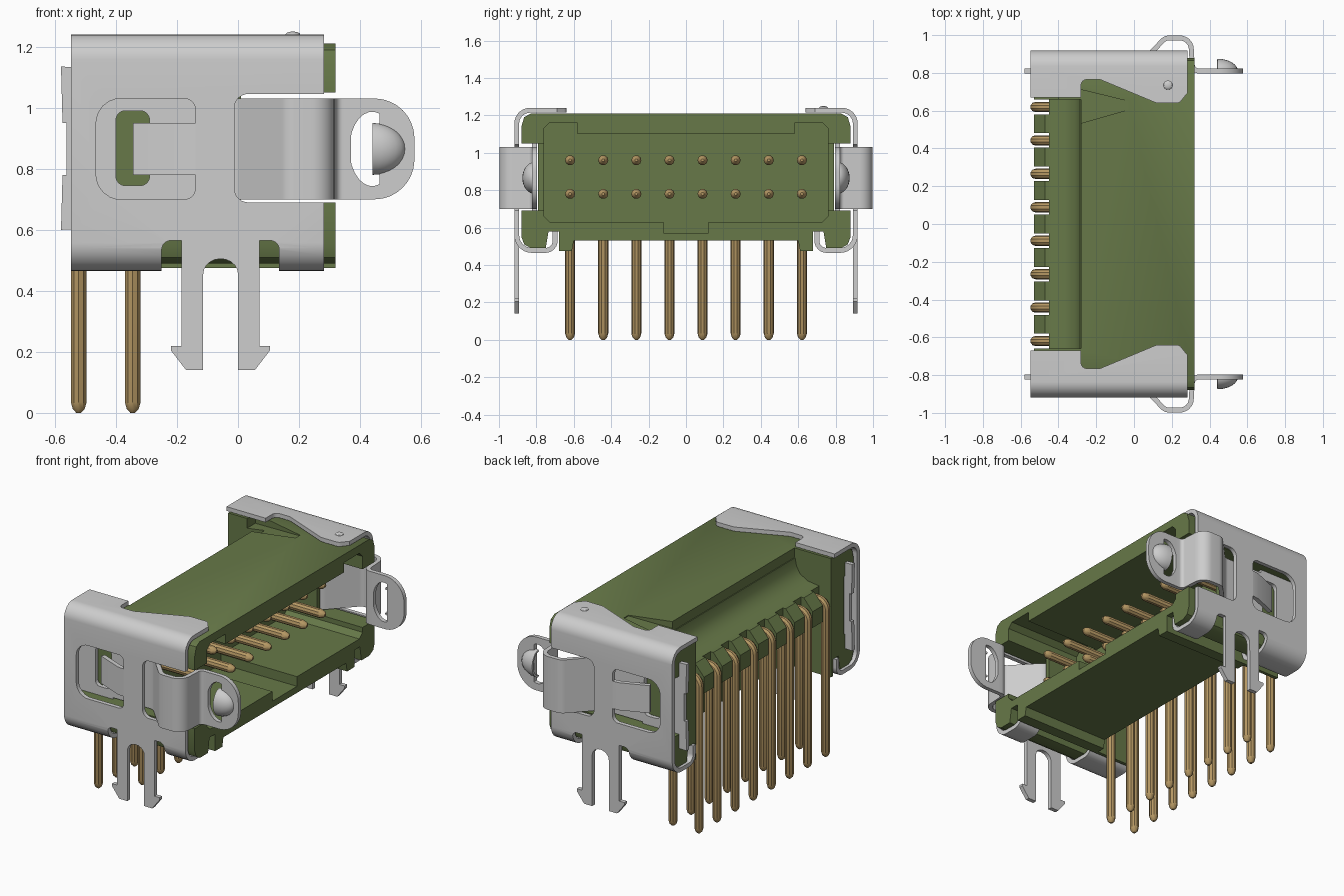
import bpy, bmesh, math
from mathutils import Vector

if "Cube" in bpy.data.objects:
    bpy.data.objects.remove(bpy.data.objects["Cube"])


def material(name, rgb):
    m = bpy.data.materials.new(name)
    m.diffuse_color = (*rgb, 1)
    m.use_nodes = True
    m.node_tree.nodes["Principled BSDF"].inputs["Base Color"].default_value = m.diffuse_color
    return m


GREEN = material("green plastic", (0.135, 0.19, 0.065))
STEEL = material("bare steel", (0.61, 0.61, 0.61))
BRASS = material("brass", (0.46, 0.31, 0.125))


def rounded(pts, radii, closed=True, n=6):
    """Replace corners of a 2D outline by arcs (quadratic blends)."""
    out = []
    for i, p in enumerate(pts):
        p, r = Vector(p), radii.get(i, 0)
        if not r:
            out.append(p)
            continue
        a, b = Vector(pts[i - 1]), Vector(pts[(i + 1) % len(pts)])
        u, v = (a - p).normalized(), (b - p).normalized()
        half = u.angle(v) / 2
        centre = p + (u + v).normalized() * r / math.sin(half)
        s = p + u * r / math.tan(half) - centre
        e = p + v * r / math.tan(half) - centre
        for k in range(n + 1):
            d = s.lerp(e, k / n)
            out.append(centre + d.normalized() * r)
    return out


def ribbon(path, t):
    """Closed outline of a strip of thickness t along a 2D path."""
    left, right = [], []
    for i, p in enumerate(path):
        d0 = (p - path[max(i - 1, 0)]).normalized()
        d1 = (path[min(i + 1, len(path) - 1)] - p).normalized()
        d = (d0 + d1).normalized()
        ref = d1 if d1.length else d0
        off = Vector((-d.y, d.x)) * t / 2 / max(d.dot(ref), 0.4)
        left.append(p + off)
        right.append(p - off)
    return left + right[::-1]


def link(name, bm, mat):
    bmesh.ops.recalc_face_normals(bm, faces=bm.faces)
    me = bpy.data.meshes.new(name)
    bm.to_mesh(me)
    bm.free()
    ob = bpy.data.objects.new(name, me)
    bpy.context.collection.objects.link(ob)
    if mat:
        me.materials.append(mat)
    return ob


def prism(name, pts, axis, a, b, mat=None):
    """Extrude a 2D outline along an axis from a to b."""
    place = {'x': lambda p, c: (c, p[0], p[1]),
             'y': lambda p, c: (p[0], c, p[1]),
             'z': lambda p, c: (p[0], p[1], c)}[axis]
    bm = bmesh.new()
    lo = [bm.verts.new(place(p, a)) for p in pts]
    hi = [bm.verts.new(place(p, b)) for p in pts]
    bm.faces.new(lo)
    bm.faces.new(hi)
    for i in range(len(pts)):
        j = (i + 1) % len(pts)
        bm.faces.new((lo[i], lo[j], hi[j], hi[i]))
    return link(name, bm, mat)


def rect(x0, y0, x1, y1):
    return [(x0, y0), (x1, y0), (x1, y1), (x0, y1)]


def finish(ob, cutters=(), mirror=False):
    """Cut, mirror across the length, bake and shade."""
    for c in cutters:
        m = ob.modifiers.new("cut", 'BOOLEAN')
        m.operation, m.solver, m.object = 'DIFFERENCE', 'EXACT', c
    if mirror:
        m = ob.modifiers.new("mirror", 'MIRROR')
        m.use_axis = (False, True, False)
        m.use_mirror_merge = False
    bpy.context.view_layer.update()
    me = bpy.data.meshes.new_from_object(ob.evaluated_get(bpy.context.evaluated_depsgraph_get()))
    ob.modifiers.clear()
    ob.data = me
    for c in cutters:
        bpy.data.objects.remove(c)
    bpy.ops.object.select_all(action='DESELECT')
    ob.select_set(True)
    bpy.context.view_layer.objects.active = ob
    bpy.ops.object.shade_smooth_by_angle()


def symmetric(half):
    return half + [(-y, z) for y, z in reversed(half)]


# Housing: outline along the length, hollowed from the mating face
outline = symmetric([(.83, 1.21), (.865, 1.19), (.88, 1.14), (.88, 1.05), (.79, 1.05), (.79, .69),
                     (.88, .69), (.88, .55), (.865, .51), (.83, .49), (.75, .49), (.735, .58),
                     (.68, .58), (.68, .475), (.61, .475), (.60, .53)])
cavity = symmetric([(.58, 1.10), (.58, 1.16), (.73, 1.16), (.76, 1.13), (.76, .66), (.73, .63),
                    (.12, .63), (.12, .57)])
cuts = [prism("cavity_cut", cavity, 'x', -.2, .5),
        prism("rear_cut", rect(-.66, .3, .66, 1.5), 'x', -.7, -.28)]
for s in (-1, 1):
    cuts.append(prism("side_cut", rect(.01, .69, .5, 1.05), 'y', s * .7, s * 1.1))
# pin-one marker: ramped recess in the roof
mark = prism("marker_cut", [(-.4, .50), (-.03, .605), (-.03, .65), (-.4, .74)], 'z', 1.15, 1.3)
for v in mark.data.vertices:
    if v.co.z < 1.2 and v.co.x > -.1:
        v.co.z = 1.205
cuts.append(mark)
finish(prism("housing", outline, 'x', -.53, .32, GREEN), cuts)

# Rear shelf with concave fillet, and the comb between the pins
PITCH = .177
finish(prism("rear_shelf", [(-.27, 1.15), (-.285, 1.15), (-.295, 1.10), (-.32, 1.06), (-.37, 1.03),
                            (-.45, 1.02), (-.45, .87), (-.40, .83), (-.27, .83)],
             'y', -.67, .67, GREEN))
for i in range(9):
    y = (i - 4) * PITCH
    w = .05 if 0 < i < 8 else .035
    finish(prism("comb_tooth", [(-.44, 1.02), (-.47, 1.02), (-.53, .95), (-.53, .85), (-.44, .85)],
                 'y', y - w, y + w, GREEN))

# Pins: two rows of bent round wire with rounded tips
cu = bpy.data.curves.new("pins", 'CURVE')
cu.dimensions, cu.bevel_depth, cu.bevel_resolution, cu.use_fill_caps = '3D', .027, 3, True
for x, z in ((-.522, .96), (-.345, .78)):
    core = rounded([(.165, z), (x, z), (x, 0)], {1: .05})
    path = [(core[0], .3), (core[0] - Vector((.012, 0)), .75), (core[0] - Vector((.035, 0)), 1)]
    path += [(p, 1) for p in core[1:-1]]
    path += [(core[-1] + Vector((0, h)), r) for h, r in ((.035, 1), (.012, .75), (0, .3))]
    for i in range(8):
        sp = cu.splines.new('POLY')
        sp.points.add(len(path) - 1)
        for pt, (p, r) in zip(sp.points, path):
            pt.co, pt.radius = (p.x, (i - 3.5) * PITCH, p.y, 1), r
tmp = bpy.data.objects.new("pin_path", cu)
bpy.context.collection.objects.link(tmp)
bpy.context.view_layer.update()
me = bpy.data.meshes.new_from_object(tmp.evaluated_get(bpy.context.evaluated_depsgraph_get()))
bpy.data.objects.remove(tmp)
me.materials.clear()
me.materials.append(BRASS)
pins = bpy.data.objects.new("pins", me)
bpy.context.collection.objects.link(pins)
finish(pins)

# End shells: bent sheet with window, latch slot and foot notches
T = .026
section = rounded([(.62, 1.227), (.905, 1.227), (.905, .478), (.70, .478), (.70, .58)],
                  {1: .07, 2: .08, 3: .05})
flange = rounded([(-.7, .4), (-.7, .67), (-.28, .67), (-.28, .765), (-.18, .765), (.12, .64),
                  (.24, .64), (.28, .69), (.4, .69), (.4, .4)],
                 {3: .03, 4: .04, 5: .06, 6: .03})
window = rounded(rect(-.465, .70, -.14, 1.03), {0: .08, 1: .035, 2: .035, 3: .08})
slot = rounded(rect(-.012, .69, .5, 1.045), {0: .045, 3: .045})
notch = rounded(rect(-.25, .3, .135, .565), {2: .03, 3: .03})
finish(prism("end_shell", ribbon(section, T), 'x', -.548, .282, STEEL),
       [prism("flange_cut", flange, 'z', 1.15, 1.3), prism("window_cut", window, 'y', .85, 1),
        prism("slot_cut", slot, 'y', .85, 1), prism("notch_cut", notch, 'y', .5, 1)], True)

# Board hooks: two barbed legs joined by an arch
arch = [(-.057 + .057 * math.cos(a), .455 + .05 * math.sin(a))
        for a in (math.pi * k / 10 for k in range(11))]
hooks = [(-.185, .566), (.07, .566), (.07, .22), (.105, .22), (.105, .205), (.055, .14), (0, .14)]
hooks += arch + [(-.115, .14), (-.17, .14), (-.22, .205), (-.22, .22), (-.185, .22)]
finish(prism("board_hooks", hooks, 'y', .892, .918, STEEL), mirror=True)

# Window tongue bent inwards
tongue = [Vector(p) for p in ((-.13, .905), (-.18, .90), (-.34, .835))]
finish(prism("window_tongue", ribbon(tongue, T), 'z', .78, .95, STEEL), mirror=True)

# Inner spring: rear plate, outward loop and latch head
plate = [(-.28, .61), (-.28, 1.12), (-.58, 1.135), (-.575, .95), (-.562, .95), (-.562, .78),
         (-.575, .78), (-.58, .60)]
hole = rounded(rect(-.40, .745, -.29, .99), {i: .03 for i in range(4)})
finish(prism("spring_plate", plate, 'y', .797, .823, STEEL),
       [prism("hole_cut", hole, 'y', .75, .9)], True)
loop = rounded([(-.28, .81), (.0, .81), (.165, .985), (.30, .985), (.31, .81), (.37, .81)],
               {1: .06, 2: .05, 3: .06, 4: .035})
finish(prism("spring_loop", ribbon(loop, T), 'z', .70, 1.03, STEEL), mirror=True)
head = rounded(rect(.37, .70, .578, 1.03), {1: .13, 2: .13}, n=10)
eye = [(.44 + .075 * math.cos(a), .865 + .122 * math.sin(a))
       for a in (math.pi * (.4 + 1.2 * k / 16) for k in range(17))]
finish(prism("latch_head", head, 'y', .797, .823, STEEL),
       [prism("eye_cut", eye, 'y', .75, .9)], True)

# Latch dome: quarter of an ellipsoid, open towards the eye
bm = bmesh.new()
bmesh.ops.create_uvsphere(bm, u_segments=24, v_segments=16, radius=1)
for v in bm.verts:
    v.co = Vector((.44 + .11 * v.co.x, .81 + .065 * v.co.y, .865 + .085 * v.co.z))
for co, no in (((.441, 0, 0), (1, 0, 0)), ((0, .811, 0), (0, 1, 0))):
    bmesh.ops.bisect_plane(bm, geom=bm.verts[:] + bm.edges[:] + bm.faces[:],
                           plane_co=co, plane_no=no, clear_inner=True)
dome = link("latch_dome", bm, STEEL)
dome.modifiers.new("thickness", 'SOLIDIFY').thickness = .012
finish(dome, mirror=True)

# Small dimple on one top flange
bm = bmesh.new()
bmesh.ops.create_uvsphere(bm, u_segments=16, v_segments=8, radius=.024)
for v in bm.verts:
    v.co = Vector((v.co.x + .18, v.co.y + .735, v.co.z * .4 + 1.24))
finish(link("flange_dimple", bm, STEEL))
